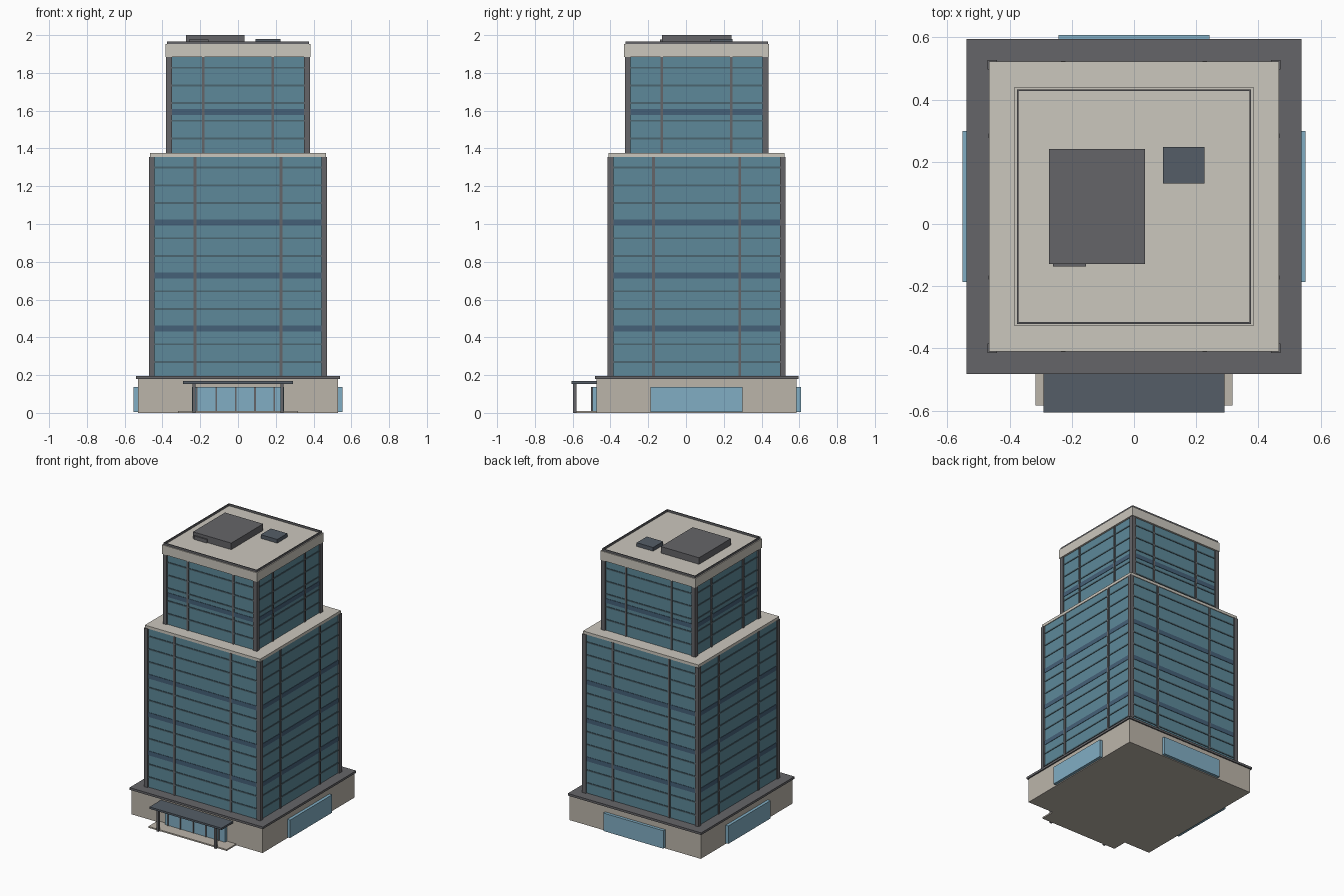
import bpy, bmesh
from math import pi
from mathutils import Matrix, Vector

if "Cube" in bpy.data.objects:
    bpy.data.objects.remove(bpy.data.objects["Cube"])

CY = 0.056  # centre of the tower in y (the canopy pushes it back)


def mat(name, r, g, b):
    m = bpy.data.materials.new(name)
    m.diffuse_color = (r, g, b, 1)
    m.use_nodes = True
    m.node_tree.nodes["Principled BSDF"].inputs["Base Color"].default_value = m.diffuse_color
    return m


STONE = mat("stone", 0.50, 0.46, 0.40)
PALE = mat("pale_stone", 0.60, 0.57, 0.51)
GLASS = mat("tower_glass", 0.11, 0.25, 0.32)
CLEAR = mat("lobby_glass", 0.22, 0.42, 0.55)
SPANDREL = mat("spandrel", 0.06, 0.12, 0.19)
LINE = mat("floor_line", 0.07, 0.13, 0.16)
METAL = mat("dark_metal", 0.13, 0.13, 0.14)
STEEL = mat("blue_steel", 0.09, 0.11, 0.135)


def boxes(name, specs, material, turns=1):
    """One object from (x0, x1, y0, y1, z0, z1) boxes; turns=4 repeats them
    round the tower axis, with y measured from that axis."""
    bm = bmesh.new()
    for x0, x1, y0, y1, z0, z1 in specs:
        for k in range(turns):
            m = (Matrix.Translation(((x0 + x1) / 2, (y0 + y1) / 2, (z0 + z1) / 2))
                 @ Matrix.Diagonal((x1 - x0, y1 - y0, z1 - z0, 1)))
            if turns > 1:
                m = Matrix.Translation((0, CY, 0)) @ Matrix.Rotation(k * pi / 2, 4, 'Z') @ m
            bmesh.ops.create_cube(bm, size=1, matrix=m)
    me = bpy.data.meshes.new(name)
    bm.to_mesh(me)
    bm.free()
    me.materials.append(material)
    ob = bpy.data.objects.new(name, me)
    bpy.context.collection.objects.link(ob)
    return ob


def slab(name, h, z0, z1, material):
    """Square slab of half width h centred on the tower."""
    return boxes(name, [(-h, h, CY - h, CY + h, z0, z1)], material)


def tower(name, h, z0, z1, mullion, lines, spandrels):
    """Glazed square shaft with corner posts, mullions and floor bands."""
    g = h - 0.010
    slab(name + "_glass", g, z0, z1, GLASS)
    boxes(name + "_corner_posts", [(-h, -h + 0.03, -h, -h + 0.03, z0, z1)], METAL, 4)
    boxes(name + "_mullions",
          [(s * mullion - 0.007, s * mullion + 0.007, -g - 0.007, -g, z0, z1) for s in (-1, 1)],
          METAL, 4)
    e = h - 0.03
    boxes(name + "_floor_lines",
          [(-e, e, -g - 0.004, -g, z - 0.005, z + 0.005) for z in lines], LINE, 4)
    boxes(name + "_spandrels",
          [(-e, e, -g - 0.003, -g, z - 0.016, z + 0.016) for z in spandrels], SPANDREL, 4)


# Podium with its cap and large shop windows
slab("podium", 0.53, 0, 0.18, STONE)
slab("podium_cap", 0.539, 0.18, 0.196, METAL)
boxes("podium_windows", [(-0.243, 0.243, -0.552, -0.53, 0.006, 0.137)], CLEAR, 4)

# Entrance: step, canopy, columns and door frames
front = CY - 0.53
boxes("entrance_step", [(-0.317, 0.317, -0.583, front, 0, 0.01)], STONE)
boxes("entrance_canopy", [(-0.291, 0.291, -0.606, front, 0.154, 0.168)], STEEL)
boxes("canopy_columns",
      [(s * 0.233 - 0.008, s * 0.233 + 0.008, -0.597, -0.579, 0, 0.154) for s in (-1, 1)], METAL)
boxes("entrance_frames",
      [(x - 0.004, x + 0.004, CY - 0.558, CY - 0.552, 0.01, 0.137)
       for x in (-0.218, -0.116, -0.013, 0.09, 0.192)], METAL)

# Lower and upper shafts
pitch = 0.0935
tower("lower_tower", 0.471, 0.196, 1.355, 0.228,
      [0.27 + pitch * i for i in range(12) if i not in (2, 5, 8)], [0.446, 0.727, 1.007])
slab("setback_ledge", 0.466, 1.355, 1.375, PALE)
tower("upper_tower", 0.380, 1.375, 1.885, 0.184,
      [1.453 + pitch * i for i in range(5)], [1.592])

# Cornice and roof edge
slab("cornice", 0.384, 1.885, 1.952, PALE)
boxes("roof_rim", [(-0.377, 0.371, -0.377, -0.371, 1.952, 1.967)], METAL, 4)

# Rooftop plant
boxes("plant_room", [(-0.274, 0.035, -0.128, 0.241, 1.952, 2.0)], METAL)
boxes("plant_room_door", [(-0.26, -0.155, -0.137, -0.128, 1.952, 1.978)], METAL)
boxes("vent_unit", [(0.093, 0.226, 0.13, 0.247, 1.952, 1.979)], STEEL)
